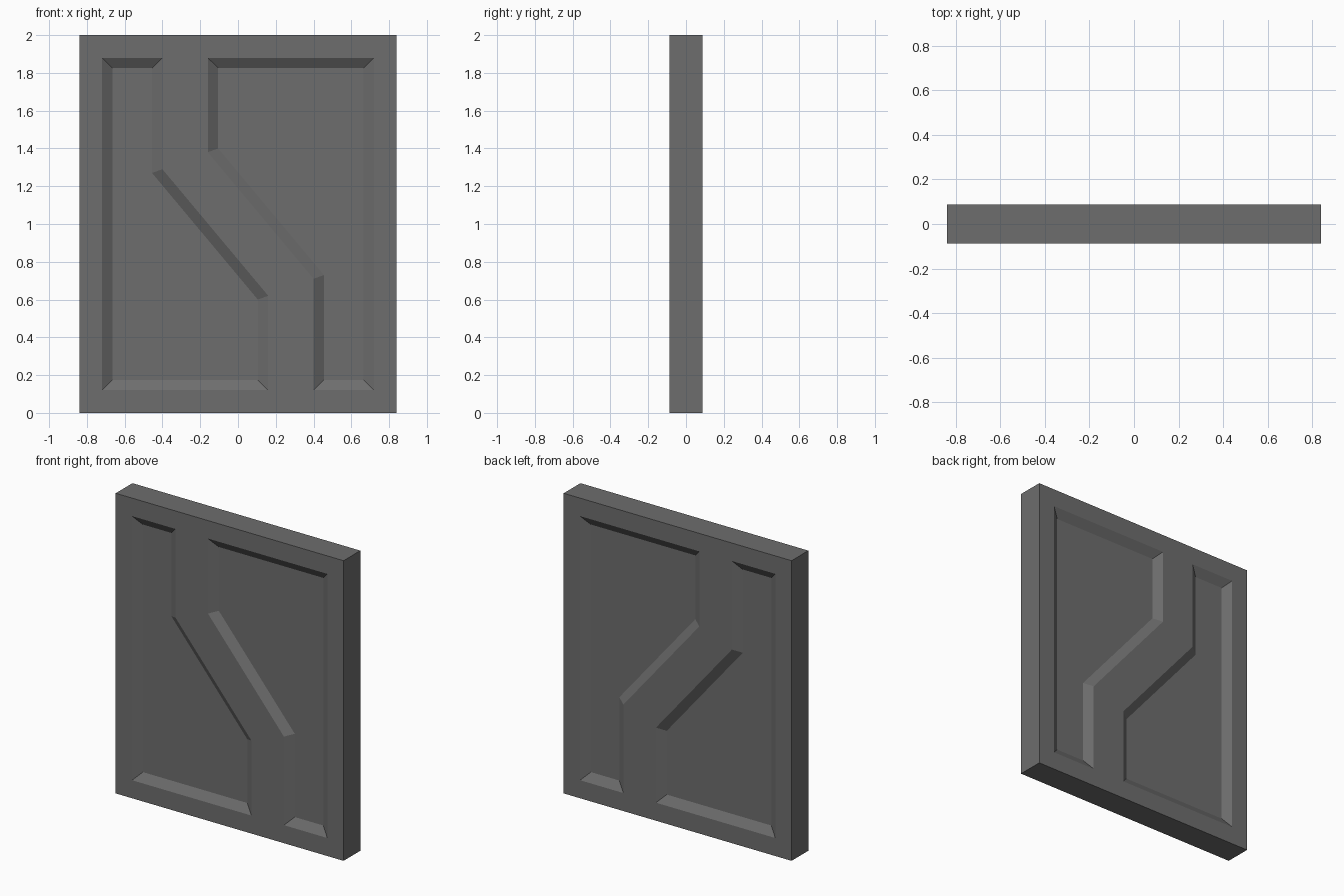
import bpy, bmesh
from mathutils import Vector

if "Cube" in bpy.data.objects:
    bpy.data.objects.remove(bpy.data.objects["Cube"])

W, H, D = 0.84, 2.0, 0.088      # half width, height, half thickness
BEVEL, DEPTH = 0.055, 0.036     # recess slope width and depth

grey = bpy.data.materials.new("dark grey")
grey.diffuse_color = (0.155, 0.155, 0.155, 1)
grey.use_nodes = True
grey.node_tree.nodes["Principled BSDF"].inputs["Base Color"].default_value = grey.diffuse_color

# Outlines in (x, z): the second recess is the first turned half a circle
left = [(-.72, 1.88), (-.40, 1.88), (-.40, 1.29), (.16, .62), (.16, .12), (-.72, .12)]
right = [(-x, H - z) for x, z in left]
border = [(-W, H), (W, H), (W, 0), (-W, 0)]


def inset(points, width):
    """Mitred inward offset of a clockwise outline."""
    pts = [Vector(p) for p in points]
    out = []
    for i, p in enumerate(pts):
        a = (p - pts[i - 1]).normalized()
        b = (pts[(i + 1) % len(pts)] - p).normalized()
        n, m = Vector((a.y, -a.x)), Vector((b.y, -b.x))
        out.append(p + (n + m) * width / (1 + n.dot(m)))
    return out


bm = bmesh.new()


def ring(points, y):
    return [bm.verts.new((x, y, z)) for x, z in points]


def loop_edges(verts):
    return [bm.edges.new((v, verts[(i + 1) % len(verts)])) for i, v in enumerate(verts)]


def bridge(a, b):
    for i in range(len(a)):
        j = (i + 1) % len(a)
        bm.faces.new((a[i], a[j], b[j], b[i]))


rims = []
for side in (-1, 1):
    # Flat face with two openings
    rim = ring(border, side * D)
    rims.append(rim)
    holes = [ring(shape, side * D) for shape in (left, right)]
    edges = [e for r in [rim] + holes for e in loop_edges(r)]
    bmesh.ops.triangle_fill(bm, use_beauty=True, use_dissolve=False,
                            edges=edges, normal=(0, side, 0))
    # Sloped recess walls and sunken floors
    for hole, shape in zip(holes, (left, right)):
        floor = ring(inset(shape, BEVEL), side * (D - DEPTH))
        bridge(hole, floor)
        bm.faces.new(floor)

# Outer edge of the slab
bridge(*rims)
bmesh.ops.recalc_face_normals(bm, faces=bm.faces[:])

mesh = bpy.data.meshes.new("recessed_panel")
bm.to_mesh(mesh)
bm.free()
mesh.materials.append(grey)
bpy.context.collection.objects.link(bpy.data.objects.new("recessed_panel", mesh))
